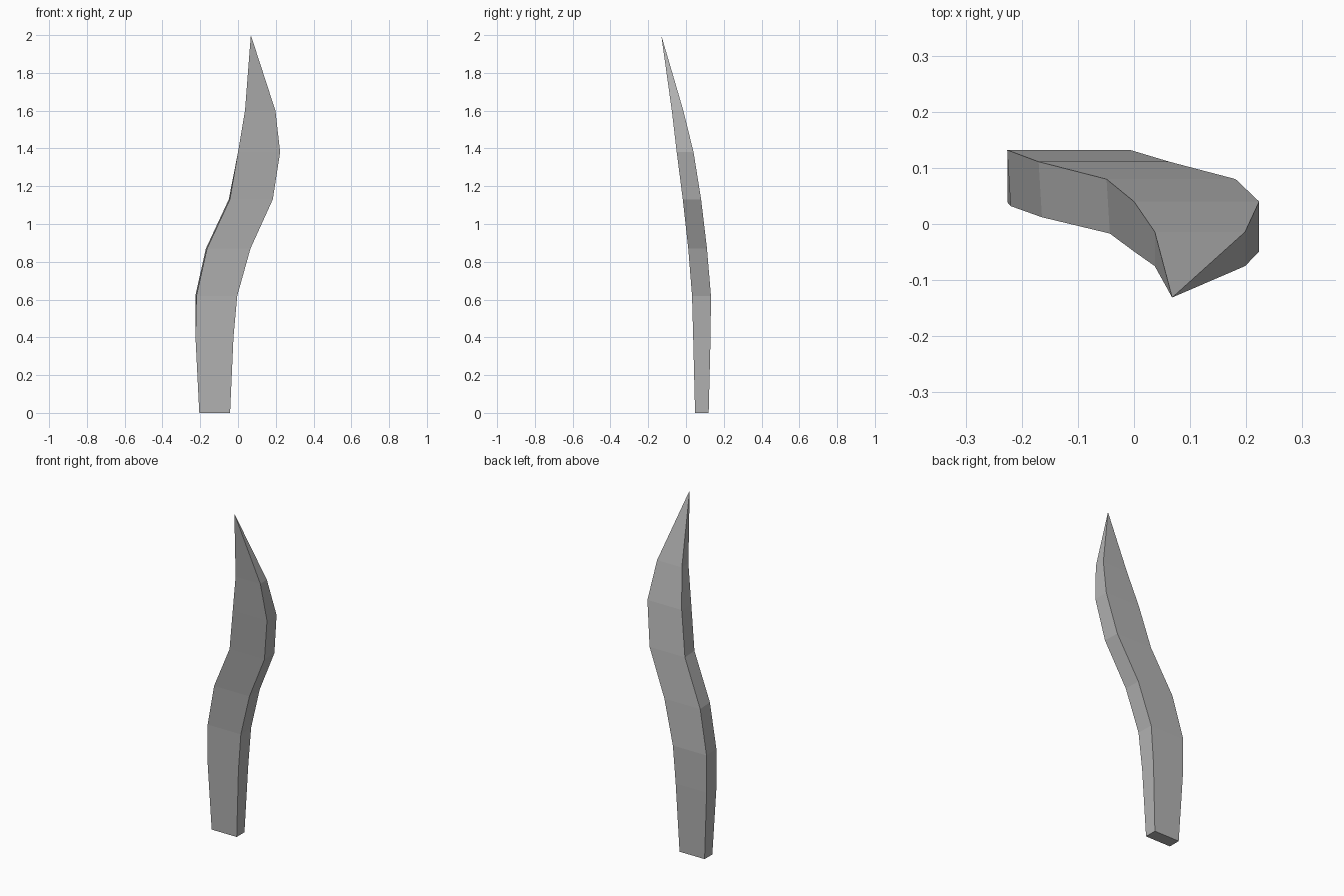
import bpy
import bmesh

cube = bpy.data.objects.get("Cube")
if cube:
    bpy.data.objects.remove(cube, do_unlink=True)

# Plain grey material
grey = bpy.data.materials.new("mid_grey")
grey.use_nodes = True
colour = (0.45, 0.45, 0.45, 1)
grey.diffuse_color = colour
grey.node_tree.nodes["Principled BSDF"].inputs["Base Color"].default_value = colour

# Rectangular sections: height, right edge, left edge, front, back
sections = [
    (0.0, -0.205, -0.042, 0.048, 0.12),
    (0.4, -0.225, -0.024, 0.038, 0.13),
    (0.62, -0.223, -0.004, 0.032, 0.132),
    (0.87, -0.167, 0.066, 0.012, 0.111),
    (1.13, -0.046, 0.184, -0.017, 0.08),
    (1.38, 0.0, 0.223, -0.049, 0.04),
    (1.6, 0.037, 0.198, -0.075, -0.014),
]
tip_point = (0.068, -0.131, 2.0)
twist = 0.003  # slight sideways shift of the back edges

# Curved blade: loft the sections and close with a pointed tip
bm = bmesh.new()
rings = []
for z, x0, x1, y0, y1 in sections:
    s = twist if 0.6 < z < 1.2 else 0
    corners = [(x0 + s, y0), (x1, y0), (x1 - s, y1), (x0 - s, y1)]
    rings.append([bm.verts.new((x, y, z)) for x, y in corners])

bm.faces.new(rings[0][::-1])
for low, high in zip(rings, rings[1:]):
    for i in range(4):
        j = (i + 1) % 4
        bm.faces.new((low[i], low[j], high[j], high[i]))
tip = bm.verts.new(tip_point)
for i in range(4):
    bm.faces.new((rings[-1][i], rings[-1][(i + 1) % 4], tip))
bmesh.ops.recalc_face_normals(bm, faces=bm.faces)

mesh = bpy.data.meshes.new("curved_blade")
bm.to_mesh(mesh)
bm.free()
mesh.materials.append(grey)
blade = bpy.data.objects.new("curved_blade", mesh)
bpy.context.collection.objects.link(blade)
